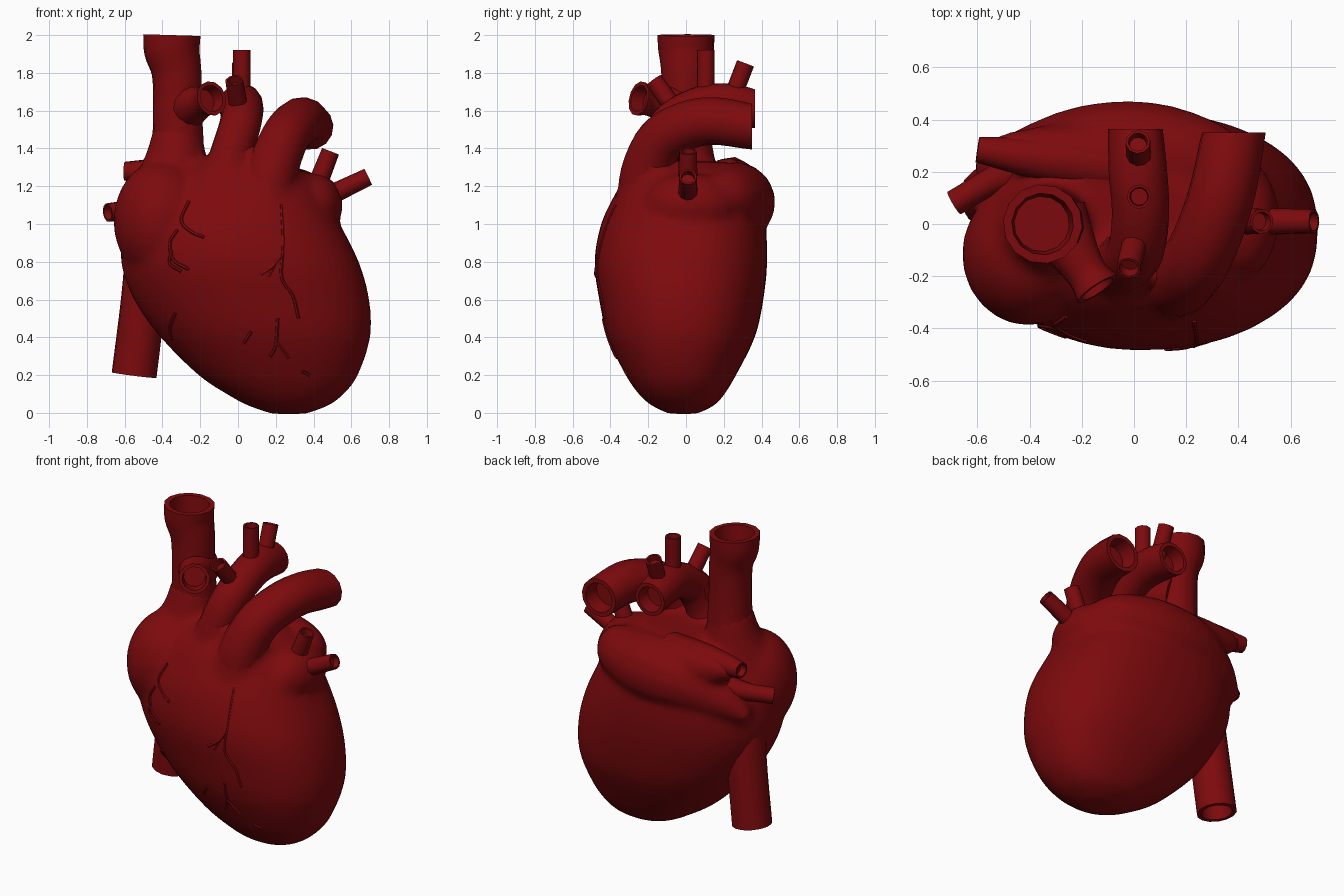
import bpy, bmesh, math
from mathutils import Vector, Matrix
from mathutils.bvhtree import BVHTree

if "Cube" in bpy.data.objects:
    bpy.data.objects.remove(bpy.data.objects["Cube"], do_unlink=True)

# Single muscle-red material
red = bpy.data.materials.new("dark red")
red.use_nodes = True
red.diffuse_color = (0.205, 0.003, 0.004, 1)
bsdf = next(n for n in red.node_tree.nodes if n.type == "BSDF_PRINCIPLED")
bsdf.inputs["Base Color"].default_value = red.diffuse_color
bsdf.inputs["Roughness"].default_value = 0.6


def finish(bm, name, smooth_angle=50):
    """Turn a bmesh into a shaded, coloured object."""
    bmesh.ops.recalc_face_normals(bm, faces=bm.faces)
    mesh = bpy.data.meshes.new(name)
    bm.to_mesh(mesh)
    bm.free()
    mesh.materials.append(red)
    obj = bpy.data.objects.new(name, mesh)
    bpy.context.collection.objects.link(obj)
    bpy.ops.object.select_all(action="DESELECT")
    obj.select_set(True)
    bpy.context.view_layer.objects.active = obj
    bpy.ops.object.shade_smooth_by_angle(angle=math.radians(smooth_angle))
    return obj


def bridge(bm, rings):
    """Skin a list of equal vertex rings and cap both ends."""
    for a, b in zip(rings, rings[1:]):
        for i in range(len(a)):
            j = (i + 1) % len(a)
            bm.faces.new((a[i], a[j], b[j], b[i]))
    bm.faces.new(rings[0])
    bm.faces.new(rings[-1])


def spline(stations, steps):
    """Catmull-Rom through stations of any dimension."""
    p = [Vector(s) for s in stations]
    p = [2 * p[0] - p[1]] + p + [2 * p[-1] - p[-2]]
    out = []
    for a, b, c, d in zip(p, p[1:], p[2:], p[3:]):
        for k in range(steps):
            t = k / steps
            out.append(0.5 * (2 * b + (c - a) * t + (2 * a - 5 * b + 4 * c - d) * t ** 2
                              + (3 * b - a - 3 * c + d) * t ** 3))
    return out + [p[-2]]


def sweep(bm, stations, sides=14, steps=4, hollow=True, end_axis=None):
    """Round tube along (x, y, z, radius) stations; a hollow one has an open mouth."""
    pts = spline(stations, steps)
    pos = [p.to_3d() for p in pts]
    radii = [p[3] for p in pts]
    axes = [(pos[min(i + 1, len(pos) - 1)] - pos[max(i - 1, 0)]).normalized()
            for i in range(len(pos))]
    if end_axis:
        axes[-1] = Vector(end_axis)
    if hollow:
        end, axis, r = pos[-1], axes[-1], radii[-1]
        pos += [end, end - axis * r * 0.8]
        axes += [axis, axis]
        radii += [r * 0.78, r * 0.7]
    side = axes[0].orthogonal().normalized()
    rings = []
    for p, axis, r in zip(pos, axes, radii):
        side = (side - axis * side.dot(axis)).normalized()
        rings.append([bm.verts.new(p + Matrix.Rotation(math.tau * k / sides, 3, axis) @ side * r)
                      for k in range(sides)])
    bridge(bm, rings)


def tube(name, *stations, **options):
    bm = bmesh.new()
    sweep(bm, stations, **options)
    return finish(bm, name)


def blob(bm, centre, size):
    """Ellipsoid lobe."""
    matrix = Matrix.Translation(centre) @ Matrix.Diagonal((*size, 1))
    bmesh.ops.create_uvsphere(bm, u_segments=24, v_segments=16, radius=1, matrix=matrix)


# Ventricles: level sections as z, left x, right x, front y, back y
sections = [
    (-0.005, 0.18, 0.36, -0.09, 0.06), (0.04, 0.05, 0.48, -0.185, 0.15),
    (0.1, -0.06, 0.56, -0.25, 0.205), (0.2, -0.21, 0.635, -0.32, 0.265),
    (0.4, -0.41, 0.7, -0.415, 0.365), (0.6, -0.55, 0.695, -0.46, 0.41),
    (0.8, -0.62, 0.64, -0.485, 0.43), (1, -0.6, 0.54, -0.45, 0.42),
    (1.15, -0.52, 0.46, -0.38, 0.37), (1.26, -0.42, 0.38, -0.31, 0.31),
    (1.33, -0.3, 0.25, -0.22, 0.2)]
bm = bmesh.new()
rings = []
for z, x0, x1, y0, y1 in spline(sections, 3):
    ring = []
    for k in range(40):
        c, s = math.cos(math.tau * k / 40), math.sin(math.tau * k / 40)
        # Fuller on the left ventricle, leaner on the right front
        power = 1.02 if c < 0 and s < 0 else 0.85
        ring.append(bm.verts.new((
            (x0 + x1) / 2 + (x1 - x0) / 2 * math.copysign(abs(c) ** power, c),
            (y0 + y1) / 2 + (y1 - y0) / 2 * math.copysign(abs(s) ** power, s), z)))
    rings.append(ring)
bridge(bm, rings)

# Right atrium, left auricle and the left atrium across the back
blob(bm, (-0.405, -0.115, 1.015), (0.255, 0.275, 0.32))
blob(bm, (0.4, 0.02, 1.1), (0.155, 0.24, 0.17))
sweep(bm, [(0.41, 0.13, 1.16, 0.1), (0.3, 0.215, 1.145, 0.165), (0.06, 0.26, 1.12, 0.21),
           (-0.2, 0.25, 1.1, 0.205), (-0.42, 0.24, 1.03, 0.13), (-0.6, 0.21, 0.94, 0.04)],
      hollow=False)
# Vessel roots that melt into the muscle
sweep(bm, [(-0.36, -0.04, 1.15, 0.22), (-0.33, -0.01, 1.33, 0.17), (-0.32, 0, 1.5, 0.13)],
      hollow=False)
sweep(bm, [(0.13, -0.2, 1.05, 0.2), (0.18, -0.2, 1.28, 0.14), (0.22, -0.17, 1.37, 0.13)],
      hollow=False)
sweep(bm, [(-0.08, -0.15, 1.1, 0.18), (-0.04, -0.15, 1.35, 0.12), (-0.03, -0.13, 1.4, 0.11)],
      hollow=False)
# Wide mouth of the right upper vein, flowing out of the left atrium
sweep(bm, [(-0.1, 0.24, 1.2, 0.15), (-0.35, 0.27, 1.23, 0.11), (-0.54, 0.29, 1.26, 0.05)],
      hollow=False)
body = finish(bm, "heart_muscle")
remesh = body.modifiers.new("merge", "REMESH")
remesh.mode = "VOXEL"
remesh.voxel_size = 0.025
remesh.use_smooth_shade = True
soften = body.modifiers.new("soften", "SMOOTH")
soften.factor = 0.5
soften.iterations = 5

# Great veins
tube("upper_vena_cava", (-0.34, -0.02, 1.25, 0.17), (-0.32, 0, 1.42, 0.14),
     (-0.32, 0, 1.6, 0.13), (-0.325, 0, 1.8, 0.132), (-0.35, 0, 1.92, 0.148),
     (-0.35, 0, 2, 0.152))
tube("vena_cava_branch", (-0.3, 0.02, 1.6, 0.13), (-0.235, -0.1, 1.63, 0.1),
     (-0.18, -0.19, 1.65, 0.08), (-0.14, -0.25, 1.665, 0.093), sides=12)
tube("lower_vena_cava", (-0.46, 0.06, 0.95, 0.13), (-0.5, 0.09, 0.6, 0.12),
     (-0.55, 0.105, 0.2, 0.12))

# Aortic arch with its three branches
tube("aortic_arch", (-0.08, -0.13, 1.15, 0.14), (-0.04, -0.15, 1.35, 0.115),
     (0.01, -0.09, 1.52, 0.11), (0.025, 0.05, 1.61, 0.11), (0.015, 0.2, 1.635, 0.112),
     (0.005, 0.365, 1.61, 0.105), end_axis=(0, 1, 0))
tube("front_arch_branch", (0.01, -0.04, 1.58, 0.05), (-0.02, -0.17, 1.76, 0.048), sides=10)
tube("middle_arch_branch", (0.02, 0.105, 1.6, 0.047), (0.02, 0.105, 1.92, 0.047), sides=10)
tube("rear_arch_branch", (0.02, 0.23, 1.63, 0.048), (0.015, 0.315, 1.85, 0.048), sides=10)

# Pulmonary trunk sweeping to the back
tube("pulmonary_trunk", (0.14, -0.2, 1.1, 0.17), (0.18, -0.205, 1.28, 0.14),
     (0.24, -0.135, 1.44, 0.13), (0.3, 0, 1.52, 0.128), (0.345, 0.15, 1.545, 0.127),
     (0.383, 0.35, 1.515, 0.122), end_axis=(0, 1, 0))

# Pulmonary veins on both sides
tube("left_upper_vein", (0.39, 0.01, 1.13, 0.055), (0.49, 0.01, 1.385, 0.048), sides=10)
tube("left_lower_vein", (0.42, 0.01, 1.12, 0.055), (0.69, 0.01, 1.25, 0.047), sides=10)
tube("right_upper_vein", (-0.05, 0.22, 1.23, 0.12), (-0.35, 0.25, 1.27, 0.085),
     (-0.6, 0.285, 1.28, 0.05), sides=10)
tube("right_lower_vein", (-0.4, 0.22, 1.1, 0.09), (-0.55, 0.16, 1.08, 0.055),
     (-0.69, 0.08, 1.06, 0.05), sides=10)

# Coronary vessels: x, z paths laid on the front of the muscle
paths = [
    [(0.23, 1.1), (0.24, 0.9), (0.23, 0.72), (0.29, 0.62), (0.32, 0.5)],
    [(0.23, 0.83), (0.18, 0.77), (0.12, 0.73)], [(0.2, 0.79), (0.16, 0.72)],
    [(0.21, 0.5), (0.2, 0.36), (0.17, 0.3)], [(0.2, 0.38), (0.27, 0.29)],
    [(0.07, 0.43), (0.03, 0.37)], [(0.34, 0.22), (0.38, 0.2)],
    [(-0.26, 1.12), (-0.3, 1.02), (-0.25, 0.96), (-0.18, 0.93)],
    [(-0.32, 0.97), (-0.36, 0.9), (-0.34, 0.81), (-0.26, 0.76)],
    [(-0.35, 0.86), (-0.36, 0.79), (-0.3, 0.75)],
    [(-0.33, 0.53), (-0.36, 0.45), (-0.35, 0.39)]]
bpy.context.view_layer.update()
surface = BVHTree.FromObject(body, bpy.context.evaluated_depsgraph_get())
bm = bmesh.new()
for path in paths:
    stations = []
    for p in spline(path, 5):
        hit = surface.ray_cast(Vector((p.x, -2, p.y)), Vector((0, 1, 0)))[0]
        if hit:
            stations.append((*hit, 0.009))
    if len(stations) > 1:
        sweep(bm, stations, sides=6, steps=1, hollow=False)
finish(bm, "coronary_vessels")
